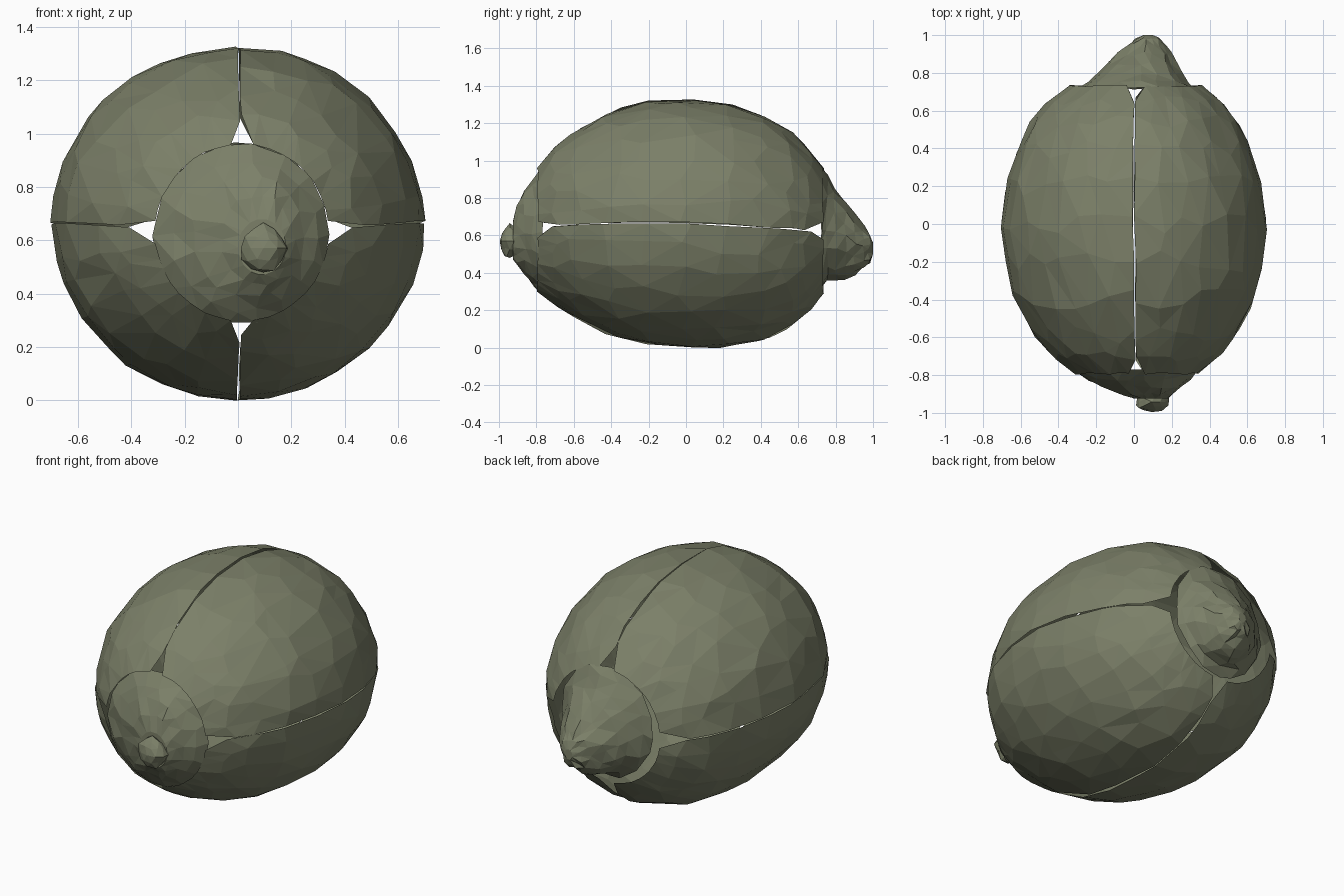
import bpy, bmesh, math, random
from mathutils import Vector, noise

if "Cube" in bpy.data.objects:
    bpy.data.objects.remove(bpy.data.objects["Cube"])

random.seed(4)
skin = bpy.data.materials.new("dull olive skin")
skin.diffuse_color = (0.20, 0.216, 0.14, 1)
skin.use_nodes = True
skin.node_tree.nodes["Principled BSDF"].inputs["Base Color"].default_value = skin.diffuse_color

# sections along the fruit: y, x left, x right, z bottom, z top
BODY = [(-.79, -.31, .34, .30, .96), (-.70, -.43, .45, .235, 1.07),
        (-.60, -.52, .53, .165, 1.15), (-.40, -.635, .635, .065, 1.265),
        (-.20, -.68, .685, .02, 1.315), (0, -.70, .70, .005, 1.325),
        (.20, -.68, .675, .003, 1.31), (.40, -.615, .615, .035, 1.25),
        (.55, -.54, .54, .11, 1.165), (.65, -.45, .46, .19, 1.06),
        (.73, -.34, .36, .29, .96)]
FRONT = [(-.77, -.315, .34, .285, .965), (-.82, -.25, .30, .335, .90),
         (-.86, -.17, .25, .38, .85), (-.90, -.06, .21, .435, .77),
         (-.925, 0, .18, .47, .68)]
BACK = [(.72, -.29, .31, .31, .97), (.755, -.25, .28, .35, .92),
        (.80, -.19, .25, .36, .86), (.85, -.145, .22, .37, .79),
        (.90, -.09, .19, .395, .715), (.95, -.03, .165, .43, .65),
        (.98, .01, .135, .455, .605), (1.0, .05, .10, .50, .56)]


def surface(rows, t, a):
    """Point on the lofted skin at row parameter t and angle a."""
    i = max(0, min(int(t), len(rows) - 2))
    f = t - i
    y, xl, xr, zb, zt = [p + (q - p) * f for p, q in zip(rows[i], rows[i + 1])]
    return Vector(((xl + xr) / 2 + (xr - xl) / 2 * math.cos(a), y,
                   (zb + zt) / 2 + (zt - zb) / 2 * math.sin(a)))


def finish(bm, name):
    bmesh.ops.triangulate(bm, faces=bm.faces)
    bmesh.ops.recalc_face_normals(bm, faces=bm.faces)
    me = bpy.data.meshes.new(name)
    bm.to_mesh(me)
    bm.free()
    me.materials.append(skin)
    ob = bpy.data.objects.new(name, me)
    bpy.context.collection.objects.link(ob)
    return ob


def bridge(bm, rings, closed):
    n = len(rings[0])
    for r, s in zip(rings, rings[1:]):
        for j in range(n if closed else n - 1):
            k = (j + 1) % n
            bm.faces.new((r[j], r[k], s[k], s[j]))


# four peel panels, split by narrow seams that open into notches at the ends
def panel(name, q):
    bm = bmesh.new()
    last, cols = len(BODY) - 1, 8
    rings = []
    for i in range(last + 1):
        gap = {0: .13, last: .14}.get(i, 0.006)
        ring = []
        for j in range(cols + 1):
            a0, a1 = q * math.pi / 2 + gap, (q + 1) * math.pi / 2 - gap
            t, s = i, j / cols
            if 0 < i < last:
                t += random.uniform(-.3, .3)
            if 0 < j < cols:
                s += random.uniform(-.3, .3) / cols
            elif 0 < i < last:
                s += random.uniform(-.004, .004)
            p = surface(BODY, t, a0 + (a1 - a0) * s)
            p += (p - Vector((0, 0, .66))).normalized() * random.uniform(-.003, .008)
            ring.append(bm.verts.new(p))
        rings.append(ring)
    bridge(bm, rings, False)
    finish(bm, name)


for q, name in enumerate(("panel_upper_right", "panel_upper_left",
                          "panel_lower_left", "panel_lower_right")):
    panel(name, q)


# crumpled end caps
def cap(name, rows, cols, rough):
    bm = bmesh.new()
    rings = []
    for i in range(len(rows)):
        ring = []
        for j in range(cols):
            a = (j + random.uniform(-.25, .25)) / cols * math.tau
            p = surface(rows, i, a)
            p += Vector([random.uniform(-rough, rough) for _ in range(3)]) * (i < len(rows) - 1)
            ring.append(bm.verts.new(p))
        rings.append(ring)
    bridge(bm, rings, True)
    bm.faces.new(rings[-1])
    finish(bm, name)


cap("stem_end_cap", FRONT, 18, .010)
cap("blossom_tip", BACK, 16, .010)

# knobbly stem nub on the front
bm = bmesh.new()
bmesh.ops.create_icosphere(bm, subdivisions=2, radius=1)
for v in bm.verts:
    k = 1 + .22 * noise.noise(v.co * 2.3) + random.uniform(-.09, .09)
    c = v.co * k
    v.co = (.095 + c.x * .085, max(-.942 + c.y * .055, -1), .57 + c.z * .09)
finish(bm, "stem_nub")
